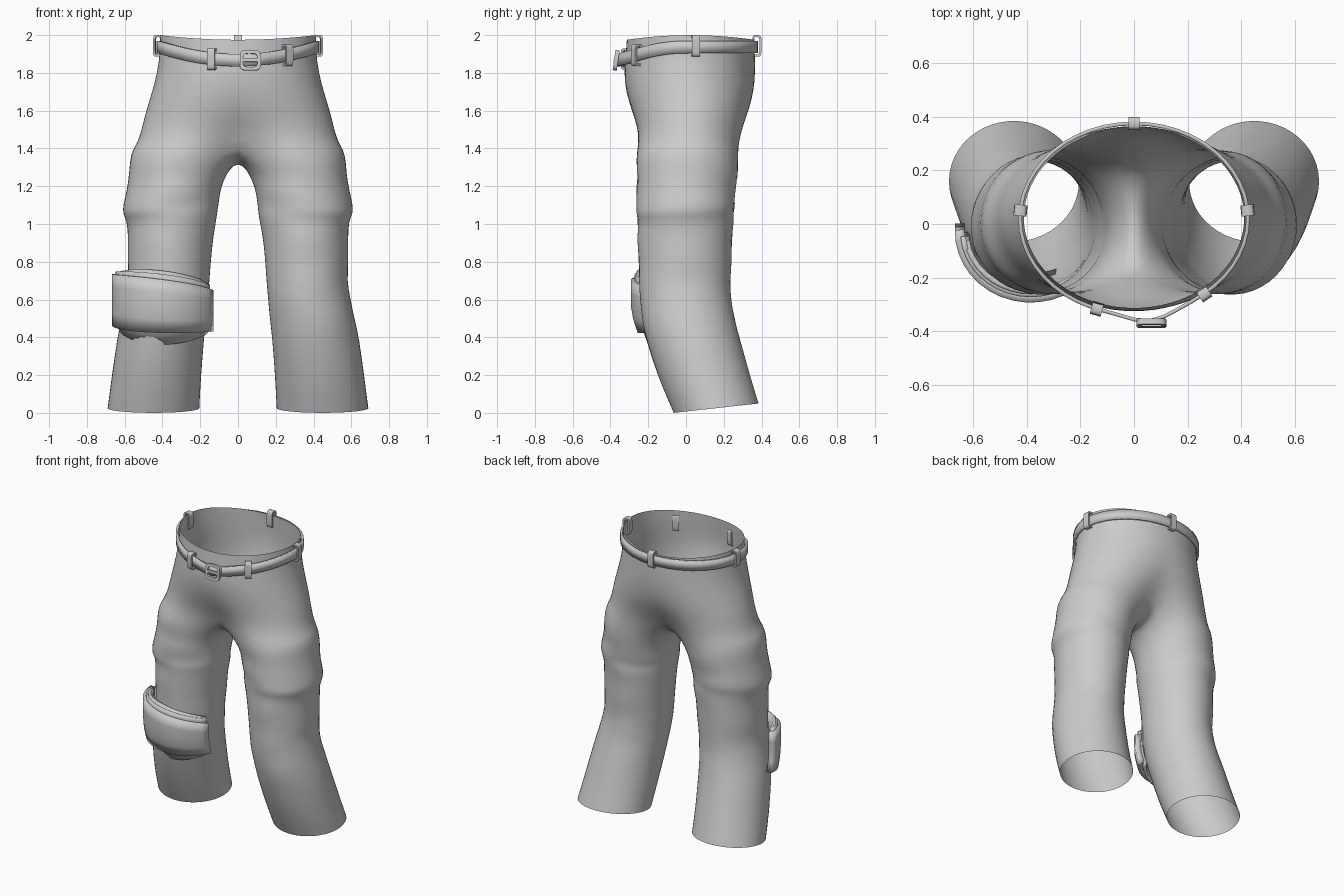
import bpy, bmesh
from math import sin, cos, pi, radians, exp
from mathutils import Vector, Matrix

if "Cube" in bpy.data.objects:
    bpy.data.objects.remove(bpy.data.objects["Cube"])

OUT, INN = 18, 6   # ring segments on the outer arc and on the inner thigh

def finish(name, bm, angle=40):
    me = bpy.data.meshes.new(name)
    bm.to_mesh(me)
    bm.free()
    ob = bpy.data.objects.new(name, me)
    bpy.context.collection.objects.link(ob)
    bpy.context.view_layer.objects.active = ob
    bpy.ops.object.select_all(action='DESELECT')
    ob.select_set(True)
    bpy.ops.object.shade_smooth_by_angle(angle=radians(angle))
    return ob

# ---------- trousers: torso arcs that split into two leg tubes ----------
# z, outer x, front y, back y, blend towards the leg shape
TORSO = [(2.0, .413, -.315, .362, 0), (1.9, .415, -.32, .366, 0), (1.8, .43, -.33, .368, 0),
         (1.7, .456, -.325, .365, .05), (1.6, .488, -.302, .347, .15),
         (1.54, .503, -.285, .328, .3), (1.48, .518, -.272, .31, .5), (1.42, .54, -.265, .29, .75)]
# z, inner x, outer x, front y, back y, rise towards back, rise towards outside
LEG = [(1.335, .04, .572, -.27, .278, 0, .04), (1.25, .075, .578, -.258, .276, 0, .02),
       (1.18, .092, .588, -.268, .262, 0, .01), (1.1, .103, .612, -.262, .262, 0, 0),
       (1.055, .108, .613, -.268, .25, 0, 0), (1.015, .113, .588, -.255, .255, 0, 0),
       (.92, .132, .585, -.262, .246, 0, 0), (.8, .142, .587, -.25, .245, 0, 0),
       (.7, .15, .58, -.252, .236, 0, 0), (.6, .157, .597, -.246, .24, .01, 0),
       (.5, .168, .62, -.235, .256, .01, 0), (.4, .178, .642, -.212, .282, .015, 0),
       (.2, .194, .67, -.148, .335, .02, 0), (.025, .203, .693, -.068, .387, .025, 0)]

def torso_row(z, xo, yf, yb, w):
    pts, yc, ry = [], (yf + yb) / 2, (yb - yf) / 2
    for i in range(OUT + 1):
        t = i / OUT * 2 - 1
        a, b = t * pi / 2, t * radians(140)
        x = xo * ((1 - w) * cos(a) + w * (.5 + .5 * cos(b)))
        y = yc + ry * ((1 - w) * sin(a) + w * sin(b))
        if i in (0, OUT):
            x = 0
        rim = .025 * sin(a) ** 2 if z > 1.95 else 0
        pts.append(Vector((x, y, z - rim)))
    return pts

def leg_row(z, xi, xo, yf, yb, kb, ko, side):
    pts = []
    for i in range(OUT + INN):
        a = radians(-140 + 280 * i / OUT if i <= OUT else 140 + 80 * (i - OUT) / INN)
        fold = 1 + .018 * sin(z * 33 + 3 * a + side) * (.35 < z < 1.3)
        pts.append(Vector(((xi + xo) / 2 + (xo - xi) / 2 * cos(a) * (1 + (fold - 1) * .4),
                           (yf + yb) / 2 + (yb - yf) / 2 * sin(a) * fold,
                           z + kb * sin(a) + ko * cos(a))))
    return pts

bm = bmesh.new()
for side in (-1, 1):
    def add(p):
        return bm.verts.new((p.x * side, p.y, p.z))
    def quad(a, b, c, d):
        bm.faces.new((a, b, c, d) if side < 0 else (d, c, b, a))
    rows = [[add(p) for p in torso_row(*r)] for r in TORSO]
    # saddle under the crotch closes the last torso arc into a ring
    f, b = rows[-1][0].co, rows[-1][-1].co
    for i in range(1, INN):
        t = i / INN
        p = b.lerp(f, t)
        rows[-1].append(add(Vector((0, p.y, p.z - .1 * sin(pi * t) ** .8))))
    rows += [[add(p) for p in leg_row(*r, side)] for r in LEG]
    for k, (r0, r1) in enumerate(zip(rows, rows[1:])):
        n = len(r1)
        for i in range(OUT if k < len(TORSO) - 1 else n):
            j = (i + 1) % n
            quad(r0[i], r1[i], r1[j], r0[j])
bmesh.ops.remove_doubles(bm, verts=bm.verts, dist=1e-4)
bmesh.ops.recalc_face_normals(bm, faces=bm.faces)
trousers = finish("trousers", bm, 80)
trousers.modifiers.new("smooth", 'SUBSURF').levels = 1
trousers.modifiers["smooth"].render_levels = 1

# ---------- strips of cloth: belt and knee pad layers ----------
def strip(name, cols, thick, closed=False):
    """cols: list of vertical columns, each a list of points."""
    bm = bmesh.new()
    vs = [[bm.verts.new(p) for p in c] for c in cols]
    pairs = list(zip(vs, vs[1:])) + ([(vs[-1], vs[0])] if closed else [])
    for c0, c1 in pairs:
        for k in range(len(c0) - 1):
            bm.faces.new((c0[k], c1[k], c1[k + 1], c0[k + 1]))
    ob = finish(name, bm)
    m = ob.modifiers.new("thickness", 'SOLIDIFY')
    m.thickness, m.offset = thick, 0
    return ob

def belt_point(a):
    x, y = .425 * cos(a), .02 + .355 * sin(a)
    z = 1.937 - .072 * max(0, -y / .34) ** 2
    if y < 0:
        y -= .03 * exp(-((x - .06) / .1) ** 2)
    return Vector((x, y, z))

cols = []
for i in range(48):
    p = belt_point(2 * pi * i / 48)
    cols.append([p - Vector((0, 0, .033)), p + Vector((0, 0, .033))])
strip("belt", cols, .014, True)

# ---------- rings: belt loops and buckle frame ----------
def ring(name, w, h, bar, depth, mat, n=16):
    """Rounded rectangular frame in local XZ, extruded along local Y."""
    bm = bmesh.new()
    def se(c):
        return (abs(c) ** .45) * (1 if c > 0 else -1)
    loops = []
    for d, y in ((0, -1), (0, 1), (bar, 1), (bar, -1)):
        loops.append([bm.verts.new((se(cos(t)) * (w / 2 - d), y * depth / 2, se(sin(t)) * (h / 2 - d)))
                      for t in [2 * pi * (i + .5) / n for i in range(n)]])
    for k in range(4):
        a, b = loops[k], loops[(k + 1) % 4]
        for i in range(n):
            j = (i + 1) % n
            bm.faces.new((a[i], a[j], b[j], b[i]))
    bmesh.ops.recalc_face_normals(bm, faces=bm.faces)
    bm.transform(mat)
    return finish(name, bm)

for k, deg in enumerate((5, 90, 175, 251, 308)):
    a = radians(deg)
    p = belt_point(a)
    turn = Vector((cos(a) / .425, sin(a) / .355)).to_3d()
    ang = Vector((1, 0)).angle_signed(turn.to_2d())
    lift = .006 if deg < 200 else -.002
    ring(f"belt_loop_{k + 1}", .05, .115, .011, .042,
         Matrix.Translation(p + Vector((0, 0, lift))) @ Matrix.Rotation(-ang, 4, 'Z'))

buckle = Matrix.Translation((.065, -.37, 1.866)) @ Matrix.Rotation(radians(-8), 4, 'X')
ring("buckle_frame", .112, .108, .018, .022, buckle)
bm = bmesh.new()
bmesh.ops.create_cube(bm, size=1)
bm.transform(buckle @ Matrix.Translation((.005, -.006, 0)) @ Matrix.Diagonal((.1, .014, .016, 1)))
finish("buckle_prong", bm)

# ---------- knee pad on one leg ----------
def pad(name, a0, a1, grow, top, bottom, thick, n=16):
    cols = []
    for i in range(n + 1):
        t = i / n
        a = radians(a0 + (a1 - a0) * t)
        zt, zb = top(t), bottom(t)
        col = []
        for k in range(5):
            z = zb + (zt - zb) * k / 4
            back = .5 * max(0, .56 - z) ** 1.3
            col.append(Vector((-.385 + (.235 + grow) * cos(a), -.03 + (.215 + grow) * sin(a) + back, z)))
        cols.append(col)
    return strip(name, cols, thick)

pad("knee_pad_base", 188, 335, .006,
    lambda t: .745 - .06 * t + .04 * sin(pi * t), lambda t: .445 - .02 * t - .07 * sin(pi * t), .02)
pad("knee_pad_shell", 178, 335, .03,
    lambda t: .735 - .085 * t + .02 * sin(pi * t), lambda t: .465 - .03 * t - .02 * sin(pi * t), .036)
pad("knee_pad_lip", 184, 335, .018,
    lambda t: .748 - .07 * t + .025 * sin(pi * t), lambda t: .66 - .06 * t, .02)
